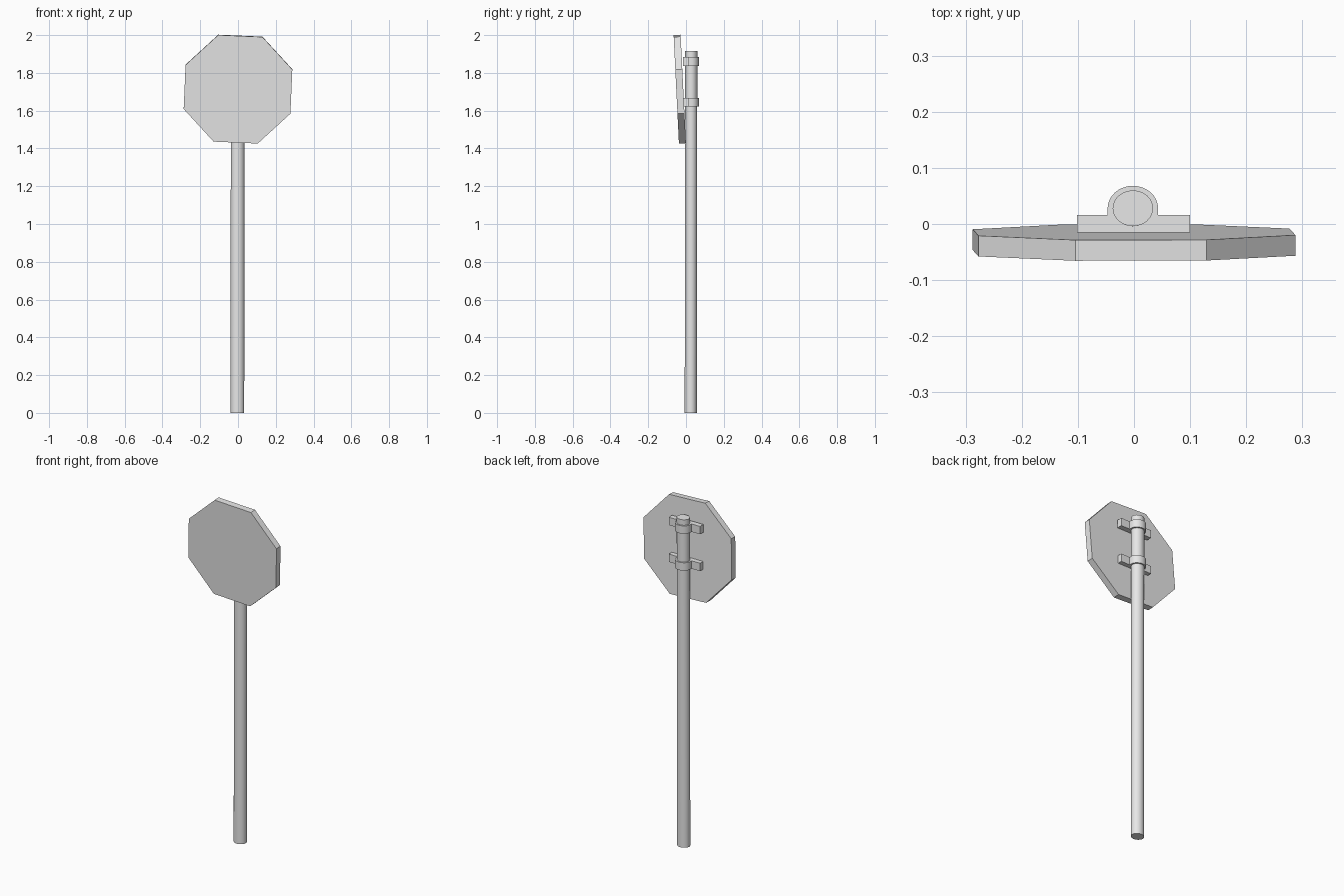
import bpy, bmesh
from math import radians, pi, sin, cos
from mathutils import Matrix, Vector

if "Cube" in bpy.data.objects:
    bpy.data.objects.remove(bpy.data.objects["Cube"])

grey = bpy.data.materials.new("plain grey")
grey.use_nodes = True
grey.diffuse_color = (0.8, 0.8, 0.8, 1)
grey.node_tree.nodes["Principled BSDF"].inputs["Base Color"].default_value = (0.8, 0.8, 0.8, 1)

POLE_X, POLE_Y = -0.002, 0.028


def finish(bm, name, smooth=False):
    bmesh.ops.recalc_face_normals(bm, faces=bm.faces)
    mesh = bpy.data.meshes.new(name)
    bm.to_mesh(mesh)
    bm.free()
    mesh.materials.append(grey)
    obj = bpy.data.objects.new(name, mesh)
    bpy.context.collection.objects.link(obj)
    if smooth:
        bpy.ops.object.select_all(action='DESELECT')
        obj.select_set(True)
        bpy.context.view_layer.objects.active = obj
        bpy.ops.object.shade_smooth_by_angle(angle=radians(35))
    return obj


def prism(profile, z0, z1):
    """Extrude a closed outline upward from z0 to z1."""
    bm = bmesh.new()
    face = bm.faces.new([bm.verts.new((x, y, z0)) for x, y in profile])
    top = bmesh.ops.extrude_face_region(bm, geom=[face])["geom"]
    verts = [v for v in top if isinstance(v, bmesh.types.BMVert)]
    bmesh.ops.translate(bm, verts=verts, vec=(0, 0, z1 - z0))
    return bm


def arc(rx, ry, start, end, count):
    angles = [start + (end - start) * i / count for i in range(count + 1)]
    return [(POLE_X + rx * cos(a), POLE_Y + ry * sin(a)) for a in angles]


# Pole, leaning very slightly
bm = prism(arc(0.036, 0.032, 0, 2 * pi, 24)[:-1], 0, 1.915)
for v in bm.verts:
    if v.co.z < 0.1:
        v.co += Vector((-0.001, -0.003, 0))
finish(bm, "pole", smooth=True)

# Octagonal sign panel, turned and tipped forward a little
bm = bmesh.new()
place = (Matrix.Translation((0, -0.033, 1.714))
         @ Matrix.Rotation(radians(92.8), 4, 'X')
         @ Matrix.Rotation(radians(20), 4, 'Z'))
bmesh.ops.create_cone(bm, cap_ends=True, segments=8, radius1=0.306,
                      radius2=0.306, depth=0.037, matrix=place)
finish(bm, "sign_panel")

# Two brackets: a crossbar behind the panel and a U-shaped band round the pole
for name, z in (("upper", 1.86), ("lower", 1.645)):
    low, high = z - 0.023, z + 0.023
    bar = [(-0.102, -0.015), (0.1, -0.015), (0.1, 0.016), (-0.102, 0.016)]
    finish(prism(bar, low, high), name + "_crossbar")
    band = arc(0.045, 0.04, 0, pi, 16)
    band += [(POLE_X - 0.045, 0.01), (POLE_X + 0.045, 0.01)]
    finish(prism(band, low, high), name + "_pole_band", smooth=True)
